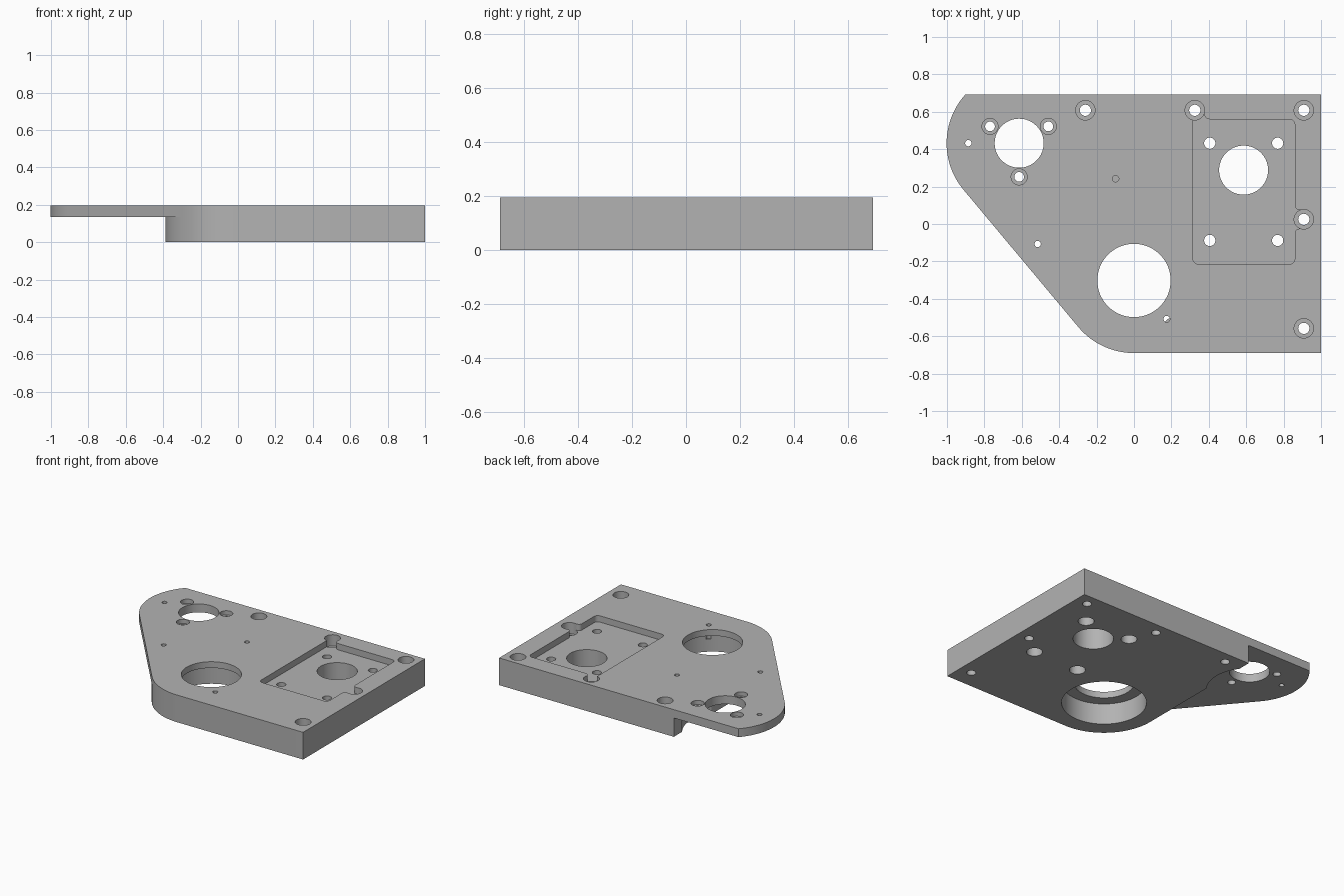
import bpy, bmesh, math
from mathutils import Vector

if "Cube" in bpy.data.objects:
    bpy.data.objects.remove(bpy.data.objects["Cube"], do_unlink=True)

TOP, SHELF = 0.195, 0.135
END_R = 0.388
LEFT_BORE = Vector((-0.614, 0.432))
MAIN_BORE = Vector((0.0, -0.302))

grey = bpy.data.materials.new("Plain grey metal")
grey.use_nodes = True
colour = (0.45, 0.45, 0.45, 1)
grey.diffuse_color = colour
grey.node_tree.nodes["Principled BSDF"].inputs["Base Color"].default_value = colour


def arc(centre, r, start, end, n=32):
    """Points along an arc, angles in radians."""
    return [centre + r * Vector((math.cos(a), math.sin(a)))
            for a in (start + (end - start) * i / n for i in range(n + 1))]


def rounded(corners):
    """Round each (x, y, radius) corner with a smooth blend."""
    out = []
    for i, (x, y, r) in enumerate(corners):
        p = Vector((x, y))
        if r == 0:
            out.append(p)
            continue
        a = p + (Vector(corners[i - 1][:2]) - p).normalized() * r
        b = p + (Vector(corners[(i + 1) % len(corners)][:2]) - p).normalized() * r
        centre = a + b - p
        out += [centre + (math.cos(t) * (a - centre) + math.sin(t) * (b - centre))
                for t in (math.pi / 2 * k / 6 for k in range(7))]
    return out


def prism(name, points, z0, z1):
    bm = bmesh.new()
    face = bm.faces.new([bm.verts.new((p.x, p.y, z0)) for p in points])
    top = bmesh.ops.extrude_face_region(bm, geom=[face])["geom"]
    verts = [v for v in top if isinstance(v, bmesh.types.BMVert)]
    bmesh.ops.translate(bm, vec=(0, 0, z1 - z0), verts=verts)
    bmesh.ops.recalc_face_normals(bm, faces=bm.faces)
    mesh = bpy.data.meshes.new(name)
    bm.to_mesh(mesh)
    bm.free()
    mesh.materials.append(grey)
    obj = bpy.data.objects.new(name, mesh)
    bpy.context.collection.objects.link(obj)
    return obj


# Plate outline: two rounded ends joined by a tangent slanted edge
along = (MAIN_BORE - LEFT_BORE).normalized()
slant = math.atan2(-along.x, along.y) % (2 * math.pi)
upper = math.pi - math.asin((0.692 - LEFT_BORE.y) / END_R)
outline = [Vector((1, -0.69)), Vector((1, 0.692))]
outline += arc(LEFT_BORE, END_R, upper, slant)
outline += arc(MAIN_BORE, END_R, slant, 1.5 * math.pi)
plate = prism("mounting_plate", outline, 0, TOP)
bpy.context.view_layer.objects.active = plate
plate.select_set(True)


def cut(name, points, z0, z1):
    """Subtract a prism from the plate."""
    cutter = prism(name, points, z0, z1)
    cutter.hide_render = True
    mod = plate.modifiers.new(name, "BOOLEAN")
    mod.operation, mod.solver, mod.object = "DIFFERENCE", "EXACT", cutter
    bpy.ops.object.modifier_apply(modifier=mod.name)
    bpy.data.objects.remove(cutter, do_unlink=True)


def bore(name, x, y, r, z0=-0.1, z1=0.3, n=32):
    cut(name, arc(Vector((x, y)), r, 0, 2 * math.pi * (1 - 1 / n), n - 1), z0, z1)


# Underside relief that leaves the left end as a thin shelf
clear = 0.28
half = math.acos((-END_R - LEFT_BORE.x) / clear)
relief = [Vector((-1.3, 0.9)), Vector((-END_R, 0.9))]
relief += arc(LEFT_BORE, clear, half, -half, 24)
relief += arc(MAIN_BORE, END_R, math.pi, slant, 16)
relief += [MAIN_BORE + (relief[-1] - MAIN_BORE) * 2, Vector((-1.3, -0.6))]
cut("shelf_relief", relief, -0.1, SHELF)

# Motor pocket with openings towards two screw seats
pocket = [(0.315, -0.215, 0.03), (0.86, -0.215, 0.03), (0.86, -0.025, 0.025),
          (0.91, -0.025, 0), (0.91, 0.075, 0), (0.86, 0.075, 0.025),
          (0.86, 0.56, 0.03), (0.375, 0.56, 0.03), (0.375, 0.61, 0), (0.315, 0.61, 0)]
cut("motor_pocket", rounded(pocket), TOP - 0.045, 0.3)

# Large bores
bore("left_bore", *LEFT_BORE, 0.131, n=64)
bore("motor_bore", 0.586, 0.288, 0.131, n=64)
bore("main_bore", *MAIN_BORE, 0.196, n=64)
bore("main_bearing_seat", *MAIN_BORE, 0.275, z1=0.15, n=64)

# Plate screws, seated from above
for x, y in ((-0.26, 0.608), (0.325, 0.608), (0.908, 0.608), (0.908, 0.025), (0.908, -0.558)):
    bore("screw_hole", x, y, 0.03)
    bore("screw_seat", x, y, 0.052, z0=TOP - 0.08)

# Motor screws, seated from below
for x in (0.405, 0.768):
    for y in (-0.088, 0.432):
        bore("motor_screw_hole", x, y, 0.03)
        bore("motor_screw_seat", x, y, 0.052, z1=0.08)

# Three small screws round the left bore
for angle in (30, 150, 270):
    a = math.radians(angle)
    p = LEFT_BORE + 0.18 * Vector((math.cos(a), math.sin(a)))
    bore("small_screw_hole", p.x, p.y, 0.026)
    bore("small_screw_seat", p.x, p.y, 0.043, z0=TOP - 0.03)

# Pin holes: two through, two blind
for x, y, floor in ((-0.886, 0.432, -0.1), (-0.515, -0.107, -0.1),
                    (-0.098, 0.242, 0.09), (0.175, -0.508, 0.09)):
    bore("pin_hole", x, y, 0.017, z0=floor, n=20)

bpy.ops.object.shade_smooth_by_angle(angle=math.radians(30))
